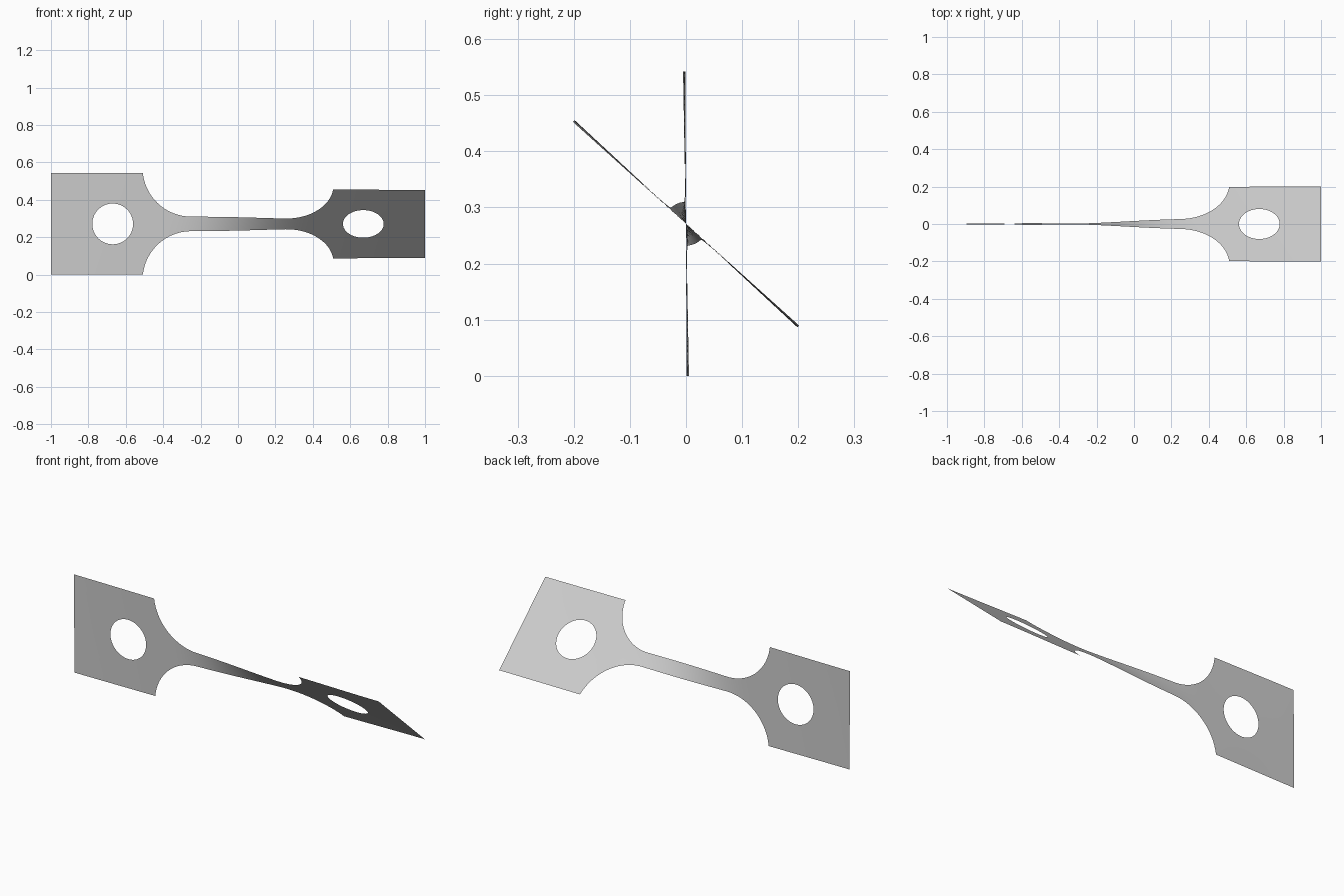
import bpy
import bmesh
from math import sin, cos, radians, sqrt, hypot

cube = bpy.data.objects.get("Cube")
if cube:
    bpy.data.objects.remove(cube, do_unlink=True)

HALF = 0.271            # half width of the end plates
SHOULDER = 0.508        # where plate meets fillet
FILLET_X, FILLET_R, WAIST = 0.25, 0.26, 0.039
HOLE_X, HOLE_R = 0.67, 0.109
ACROSS = 24             # divisions across the strip


def smooth(t):
    t = min(max(t, 0), 1)
    return t * t * (3 - 2 * t)


def twist(x):
    """Twist angle along the strip, nearly all of it in the neck."""
    return radians(0.2 + smooth((x + 1) / 0.6) + 45.8 * smooth((x + 0.4) / 0.8)
                   + smooth((x - 0.4) / 0.6))


def half_width(x):
    d = abs(x) - FILLET_X
    if d <= 0:
        return WAIST
    if abs(x) >= SHOULDER - 1e-6:
        return HALF
    return WAIST + FILLET_R - sqrt(FILLET_R ** 2 - d * d)


def add_grid(bm, rows):
    """Skin consecutive rows of flat (x, v) points with quads."""
    grid = [[bm.verts.new((x, 0, v)) for x, v in row] for row in rows]
    for a, b in zip(grid, grid[1:]):
        for i in range(len(a) - 1):
            bm.faces.new((a[i], b[i], b[i + 1], a[i + 1]))


bm = bmesh.new()

# Waisted neck with rounded shoulders, stations denser at the shoulders
steps = 90
stations = [SHOULDER * sin((i / steps - 0.5) * radians(180)) for i in range(steps + 1)]
add_grid(bm, [[(x, half_width(x) * (2 * j / ACROSS - 1)) for j in range(ACROSS + 1)]
              for x in stations])

# Two end plates, each a ring of quads from the hole out to the rectangle
for side in (-1, 1):
    corners = [(SHOULDER, -HALF), (SHOULDER, HALF), (1, HALF), (1, -HALF)]
    border = []
    for (x0, v0), (x1, v1) in zip(corners, corners[1:] + corners[:1]):
        border += [(x0 + (x1 - x0) * j / ACROSS, v0 + (v1 - v0) * j / ACROSS)
                   for j in range(ACROSS)]
    border.append(border[0])
    rows = []
    for k in range(6):
        row = []
        for x, v in border:
            dx = x - HOLE_X
            r = HOLE_R / hypot(dx, v)
            f = r + (1 - r) * k / 5
            row.append((side * (HOLE_X + dx * f), v * f))
        rows.append(row)
    add_grid(bm, rows)

bmesh.ops.remove_doubles(bm, verts=bm.verts, dist=0.0005)

# Twist the flat sheet about its long axis and lift it to the ground
for vert in bm.verts:
    x, v = vert.co.x, vert.co.z
    a = twist(x)
    vert.co = (x, -v * sin(a), HALF + v * cos(a))

bmesh.ops.recalc_face_normals(bm, faces=bm.faces)
mesh = bpy.data.meshes.new("twisted_strip")
bm.to_mesh(mesh)
bm.free()
strip = bpy.data.objects.new("twisted_strip", mesh)
bpy.context.collection.objects.link(strip)

# Plain grey material
grey = bpy.data.materials.new("light_grey")
grey.use_nodes = True
colour = (0.6, 0.6, 0.6, 1)
grey.diffuse_color = colour
grey.node_tree.nodes["Principled BSDF"].inputs["Base Color"].default_value = colour
mesh.materials.append(grey)

bpy.context.view_layer.objects.active = strip
strip.select_set(True)
bpy.ops.object.shade_smooth_by_angle(angle=radians(30))
